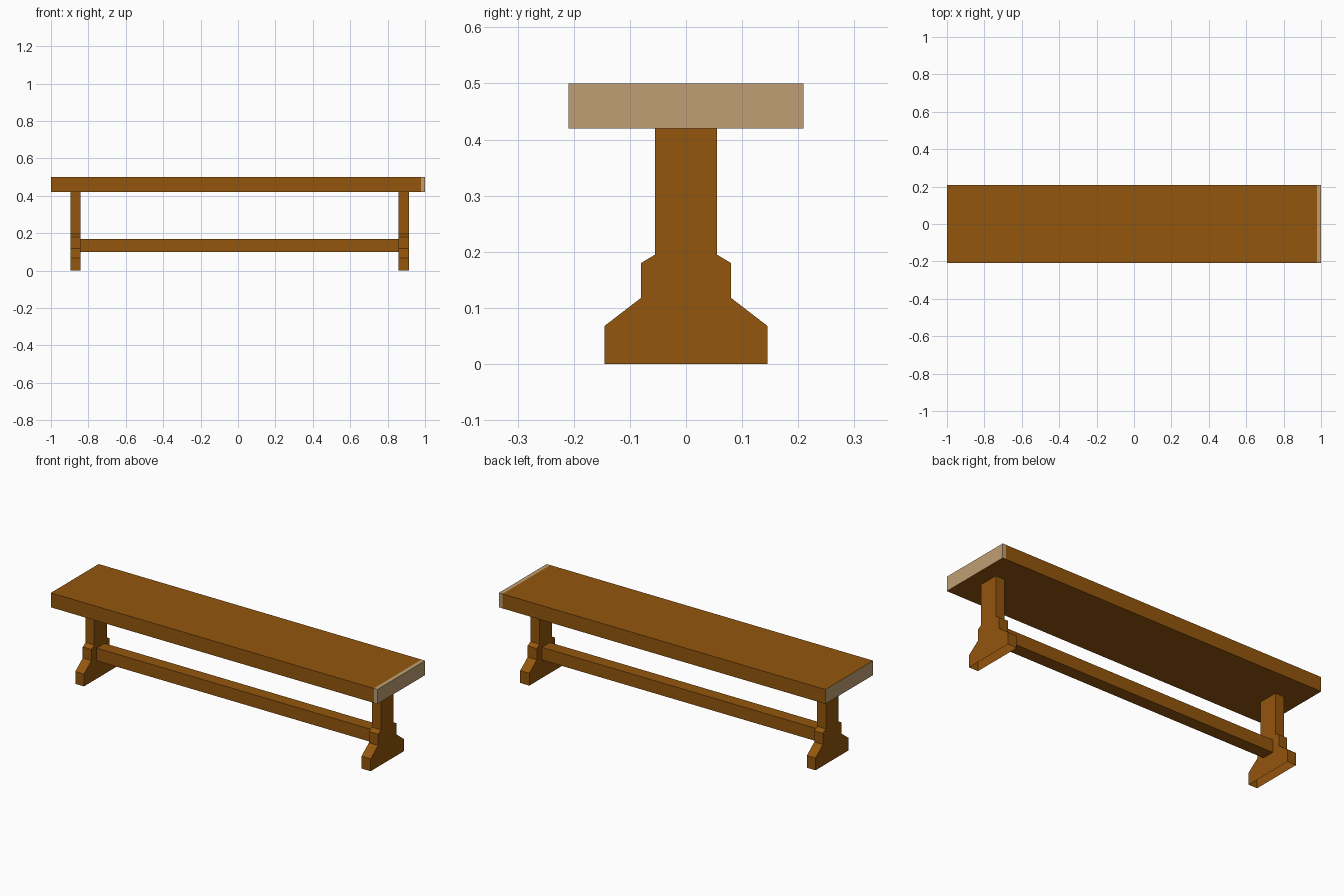
import bpy, bmesh

if "Cube" in bpy.data.objects:
    bpy.data.objects.remove(bpy.data.objects["Cube"])


def material(name, rgb):
    m = bpy.data.materials.new(name)
    m.diffuse_color = (*rgb, 1.0)
    m.use_nodes = True
    m.node_tree.nodes["Principled BSDF"].inputs["Base Color"].default_value = m.diffuse_color
    return m


brown = material("brown wood", (0.292, 0.093, 0.004))
tan = material("pale end grain", (0.521, 0.347, 0.171))


def make_object(name, bm, mats):
    bmesh.ops.recalc_face_normals(bm, faces=bm.faces)
    mesh = bpy.data.meshes.new(name)
    bm.to_mesh(mesh)
    bm.free()
    for m in mats:
        mesh.materials.append(m)
    obj = bpy.data.objects.new(name, mesh)
    bpy.context.collection.objects.link(obj)
    return obj


def box(lo, hi):
    bm = bmesh.new()
    bmesh.ops.create_cube(bm, size=1)
    for v in bm.verts:
        v.co = [(a + b) / 2 + c * (b - a) for a, b, c in zip(lo, hi, v.co)]
    return bm


# Seat plank: pale ends, the right one wrapping onto the top and sides
bm = box((-1, -0.209, 0.42), (1, 0.209, 0.5))
bmesh.ops.bisect_plane(bm, geom=bm.verts[:] + bm.edges[:] + bm.faces[:],
                       plane_co=(0.978, 0, 0), plane_no=(1, 0, 0))
bm.normal_update()
for f in bm.faces:
    wrap = f.calc_center_median().x > 0.978 and f.normal.z > -0.5
    f.material_index = int(abs(f.normal.x) > 0.5 or wrap)
make_object("seat", bm, [brown, tan])

# Trestle legs: stepped profile (half width, height), hollow underneath
half = [(0.145, 0), (0.145, 0.068), (0.08, 0.118),
        (0.08, 0.18), (0.055, 0.195), (0.055, 0.42)]
profile = half + [(-y, z) for y, z in reversed(half)]
for name, x0, x1 in (("left_leg", -0.895, -0.842), ("right_leg", 0.858, 0.914)):
    bm = bmesh.new()
    face = bm.faces.new([bm.verts.new((x0, y, z)) for y, z in profile])
    ext = bmesh.ops.extrude_face_region(bm, geom=[face], use_keep_orig=True)
    moved = [g for g in ext["geom"] if isinstance(g, bmesh.types.BMVert)]
    bmesh.ops.translate(bm, verts=moved, vec=(x1 - x0, 0, 0))
    bmesh.ops.recalc_face_normals(bm, faces=bm.faces)
    underside = [f for f in bm.faces if all(v.co.z < 0.001 for v in f.verts)]
    bmesh.ops.delete(bm, geom=underside, context='FACES_ONLY')
    make_object(name, bm, [brown])

# Stretcher bar joining the legs
make_object("stretcher", box((-0.842, -0.035, 0.1), (0.858, 0.035, 0.17)), [brown])
